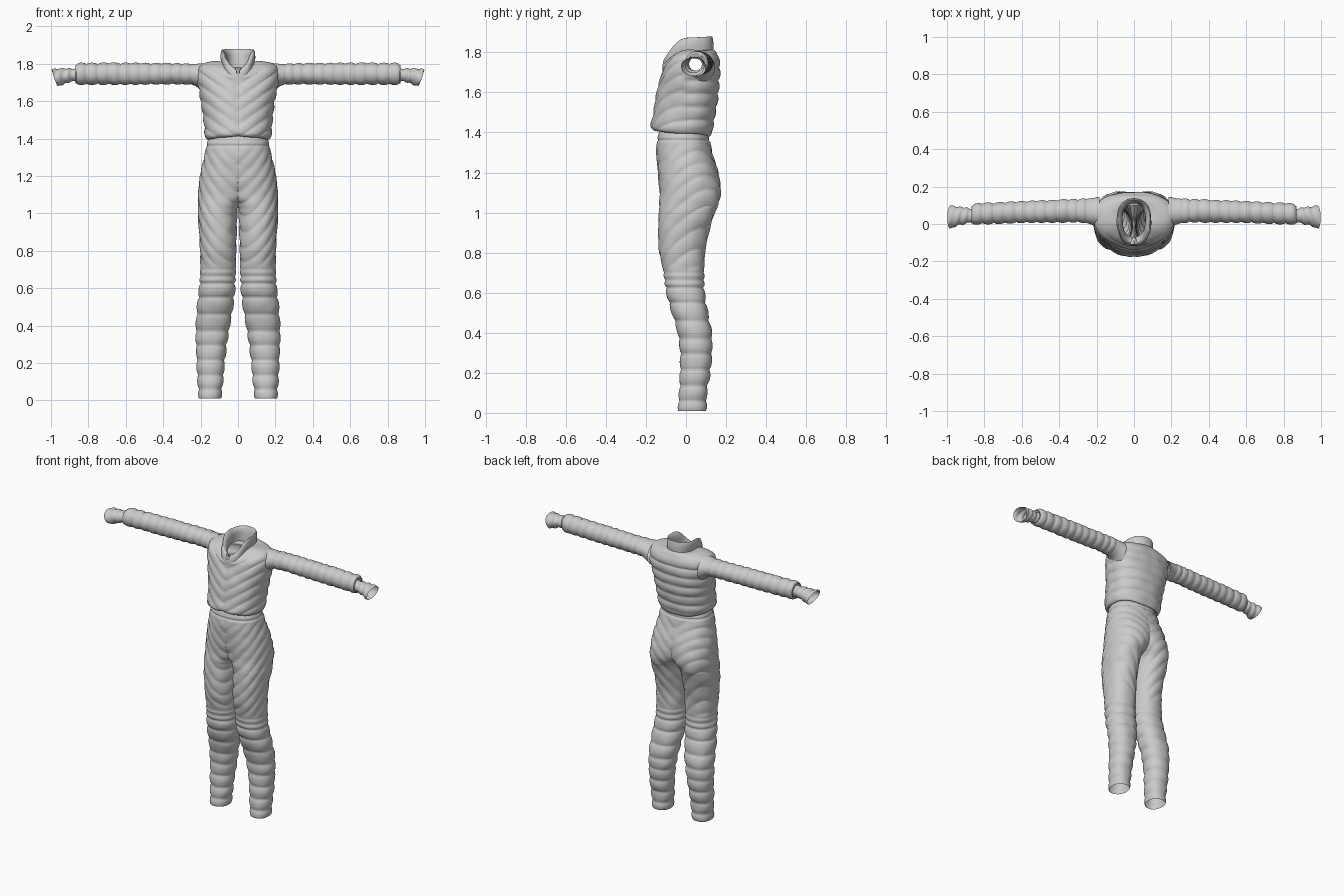
import bpy, bmesh, math
from mathutils import Vector, noise

if "Cube" in bpy.data.objects:
    bpy.data.objects.remove(bpy.data.objects["Cube"])


def smooth_rows(rows, sub):
    """Catmull-Rom interpolation of profile rows."""
    out = []
    for i in range(len(rows) - 1):
        p0, p1, p2, p3 = (rows[max(i - 1, 0)], rows[i], rows[i + 1], rows[min(i + 2, len(rows) - 1)])
        for s in range(sub):
            t = s / sub
            out.append([0.5 * (2 * b + (c - a) * t + (2 * a - 5 * b + 4 * c - d) * t * t
                               + (3 * b - a - 3 * c + d) * t ** 3) for a, b, c, d in zip(p0, p1, p2, p3)])
    return out + [list(rows[-1])]


def spow(v, p):
    return math.copysign(abs(v) ** p, v)


def pillow(u):
    """Padded bulge between two seams, u in 0..1."""
    return abs(math.sin(math.pi * u)) ** 0.55 - 0.75


def between(v, seams):
    for a, b in zip(seams, seams[1:]):
        if a <= v < b:
            return pillow((v - a) / (b - a))
    return 0


def loft(name, rows, ring, quilt, n=72, sub=10, drop=None, mirror=False, clamp=False):
    """Skin rings along a profile, then push the skin out along its normals."""
    bm = bmesh.new()
    rings = [[bm.verts.new(ring(r, 2 * math.pi * k / n)) for k in range(n)] for r in smooth_rows(rows, sub)]
    for a, b in zip(rings, rings[1:]):
        for k in range(n):
            j = (k + 1) % n
            quad = (a[k], a[j], b[j], b[k])
            if clamp and all(v.co.x < 1e-6 for v in quad):
                continue
            bm.faces.new(quad)
    bmesh.ops.delete(bm, geom=[v for v in bm.verts if not v.link_faces], context='VERTS')
    bmesh.ops.recalc_face_normals(bm, faces=bm.faces)
    bm.normal_update()
    moves = []
    for v in bm.verts:
        wrinkle = noise.noise(v.co * 14) * 0.003
        moves.append(v.normal * (quilt(v.co) + wrinkle))
    for v, m in zip(bm.verts, moves):
        seam = clamp and v.co.x < 1e-6
        v.co += m
        if clamp:
            v.co.x = 0 if seam else max(v.co.x, 0.0005)
    if drop:
        bad = [f for f in bm.faces if drop(f.calc_center_median())]
        bmesh.ops.delete(bm, geom=bad, context='FACES')
    me = bpy.data.meshes.new(name)
    bm.to_mesh(me)
    bm.free()
    ob = bpy.data.objects.new(name, me)
    bpy.context.collection.objects.link(ob)
    me.shade_smooth()
    if mirror:
        mod = ob.modifiers.new("mirror", 'MIRROR')
        mod.merge_threshold = 0.0003
    return ob


def body_ring(r, a):
    """Row: front z, side z, back z, half width, front y, back y."""
    zf, zs, zb, rx, yf, yb = r
    c, s = math.cos(a), math.sin(a)
    yc = yf + 0.55 * (yb - yf)
    y = yc + spow(c, 0.85) * (yc - yf if c > 0 else yb - yc) * -1
    z = zs + c * c * ((zf if c > 0 else zb) - zs)
    return Vector((rx * spow(s, 0.85), y, z))


# Jacket body with rolled hem, shoulders and arm holes
jacket = [(1.43, 1.42, 1.41, .145, -.14, .10), (1.41, 1.395, 1.38, .16, -.155, .115),
          (1.43, 1.415, 1.40, .178, -.175, .13), (1.50, 1.49, 1.48, .183, -.163, .143),
          (1.60, 1.60, 1.59, .197, -.147, .162), (1.68, 1.71, 1.70, .218, -.125, .17),
          (1.71, 1.775, 1.755, .213, -.117, .167), (1.725, 1.802, 1.785, .185, -.115, .158),
          (1.73, 1.813, 1.805, .13, -.113, .145), (1.735, 1.81, 1.815, .082, -.11, .13)]


def jacket_quilt(p):
    fade = min(1, max(0, (1.80 - p.z) / 0.06)) * min(1, max(0, (p.z - 1.40) / 0.03))
    back = min(1, max(0, (p.y + 0.02) / 0.03))
    chevron = pillow((p.z - 0.7 * abs(p.x)) / 0.07 % 1) * 0.008
    rolls = pillow((p.z - 1.395) / 0.066 % 1) * 0.011
    zip_line = -0.006 * math.exp(-(p.x / 0.006) ** 2) if p.y < 0 else 0
    return fade * (chevron * (1 - back) + rolls * back) + zip_line


loft("jacket_body", jacket, body_ring, jacket_quilt, n=120, sub=12,
     drop=lambda c: abs(c.x) > .14 and ((c.y - .06) / .06) ** 2 + ((c.z - 1.742) / .048) ** 2 < 1)

# Folded stand-up collar, split in a V at the front
collar = [(1.725, 1.80, 1.805, .088, -.118, .135), (1.755, 1.845, 1.85, .092, -.113, .136),
          (1.775, 1.875, 1.88, .085, -.10, .13), (1.765, 1.85, 1.85, .066, -.08, .118),
          (1.735, 1.79, 1.78, .06, -.07, .11)]
loft("collar", collar, body_ring, lambda p: 0, n=96, sub=6,
     drop=lambda c: c.y < -.02 and abs(c.x) < (c.z - 1.735) * 0.35)


# Quilted sleeves: row is x, centre y, centre z, y radius, z radius, end slant
def sleeve_ring(r, a):
    x, yc, zc, ry, rz, slant = r
    c, s = math.cos(a), math.sin(a)
    return Vector((x + slant * s, yc + ry * c, zc + rz * s))


sleeve = [(.185, .06, 1.725, .085, .078, 0), (.24, .068, 1.742, .068, .056, 0), (.32, .07, 1.746, .062, .055, 0),
          (.45, .068, 1.746, .06, .056, 0), (.60, .064, 1.746, .058, .058, 0), (.75, .057, 1.746, .056, .058, 0),
          (.845, .053, 1.746, .055, .057, 0), (.868, .05, 1.744, .048, .05, 0), (.862, .05, 1.742, .036, .036, 0)]
seams = [.25, .30, .35, .41, .465, .52, .575, .63, .69, .75, .81, .868]
loft("sleeves", sleeve, sleeve_ring, lambda p: 0.009 * between(p.x, seams), n=56, sub=16, mirror=True)

# Flared cuffs with slanted open ends
cuff = [(.855, .05, 1.742, .036, .034, 0), (.88, .047, 1.74, .037, .034, 0), (.91, .045, 1.738, .046, .036, .004),
        (.94, .042, 1.733, .05, .041, .008), (.982, .036, 1.726, .064, .046, .016)]
loft("cuffs", cuff, sleeve_ring, lambda p: 0.003 * math.sin(p.x * 160 + p.y * 40), n=48, sub=6, mirror=True)


# Trousers: row is z, centre x, half width, front y, back y; clamped at the centre seam
def leg_ring(r, a):
    z, cx, rx, yf, yb = r
    c, s = math.cos(a), math.sin(a)
    return Vector((max(0, cx + rx * spow(s, 0.9)), (yf + yb) / 2 - (yb - yf) / 2 * spow(c, 0.9), z))


trousers = [(.01, .149, .061, -.04, .10), (.10, .148, .067, -.035, .105), (.20, .146, .075, -.03, .12),
            (.30, .142, .082, -.03, .13), (.40, .133, .091, -.042, .128), (.50, .122, .097, -.07, .11),
            (.60, .111, .096, -.098, .093), (.70, .107, .095, -.11, .09), (.80, .105, .096, -.132, .095),
            (.90, .108, .10, -.138, .113), (1.0, .109, .105, -.135, .143), (1.04, .103, .110, -.132, .16),
            (1.10, .075, .138, -.132, .173), (1.20, .04, .163, -.14, .16), (1.30, .008, .174, -.148, .13),
            (1.37, 0, .168, -.143, .115), (1.41, 0, .15, -.13, .10)]
knee = [.0, .06, .135, .215, .295, .37, .46, .55, .625, .663, .705]


def trouser_quilt(p):
    if p.z < .705:
        return 0.010 * between(p.z, knee)
    fade = min(1, (p.z - .705) / 0.04) * min(1, max(0, (1.37 - p.z) / 0.06))
    diagonal = pillow((p.z - 1.0 * abs(p.x) - 0.7 * p.y) / 0.085 % 1) * 0.007
    waist = -0.006 * math.exp(-((p.z - 1.362) / 0.006) ** 2)
    return fade * diagonal + waist


loft("trousers", trousers, leg_ring, trouser_quilt, n=88, sub=12, mirror=True, clamp=True)
